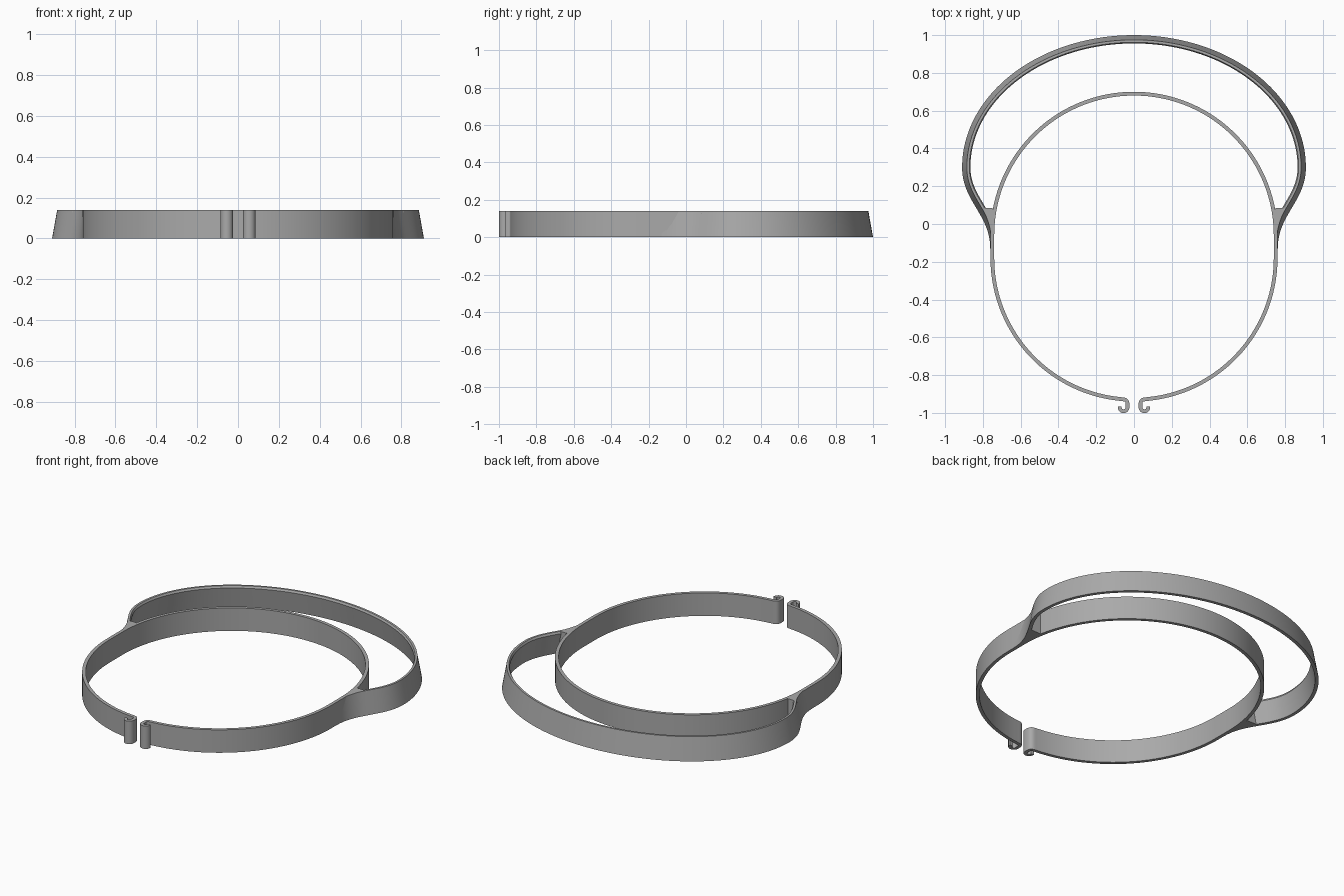
import bpy, bmesh
from math import sin, cos, radians
from mathutils import Vector

if "Cube" in bpy.data.objects:
    bpy.data.objects.remove(bpy.data.objects["Cube"], do_unlink=True)

HEIGHT = 0.14

grey = bpy.data.materials.new("plain grey")
grey.use_nodes = True
colour = (0.4, 0.4, 0.4, 1)
grey.diffuse_color = colour
grey.node_tree.nodes["Principled BSDF"].inputs["Base Color"].default_value = colour


def arc(cx, cy, rx, ry, start, end, steps):
    angles = [radians(start + (end - start) * i / steps) for i in range(steps + 1)]
    return [Vector((cx + rx * cos(a), cy + ry * sin(a))) for a in angles]


def bezier(a, b, c, d, steps):
    a, b, c, d = map(Vector, (a, b, c, d))
    ts = [i / steps for i in range(steps + 1)]
    return [a * (1-t)**3 + b * 3*t*(1-t)**2 + c * 3*t*t*(1-t) + d * t**3 for t in ts]


def mirrored(half):
    """Continue a path that ends on x = 0 back down the other side."""
    return half + [Vector((-p.x, p.y)) for p in reversed(half[:-1])]


def inward(path):
    """Left-hand normal at each point of a path."""
    result = []
    for i in range(len(path)):
        d = (path[min(i + 1, len(path) - 1)] - path[max(i - 1, 0)]).normalized()
        result.append(Vector((-d.y, d.x)))
    return result


def loft(name, sections):
    """Skin a row of closed cross-sections and cap both ends."""
    bm = bmesh.new()
    rings = [[bm.verts.new(p) for p in s] for s in sections]
    n = len(rings[0])
    for a, b in zip(rings, rings[1:]):
        for i in range(n):
            j = (i + 1) % n
            bm.faces.new((a[i], a[j], b[j], b[i]))
    bm.faces.new(rings[0])
    bm.faces.new(rings[-1])
    bmesh.ops.recalc_face_normals(bm, faces=bm.faces)
    mesh = bpy.data.meshes.new(name)
    bm.to_mesh(mesh)
    bm.free()
    mesh.materials.append(grey)
    obj = bpy.data.objects.new(name, mesh)
    bpy.context.collection.objects.link(obj)
    bpy.ops.object.select_all(action='DESELECT')
    obj.select_set(True)
    bpy.context.view_layer.objects.active = obj
    bpy.ops.object.shade_smooth_by_angle(angle=radians(30))
    return obj


def sweep(name, path, profile, scale=lambda p: 1):
    """Sweep a profile of (inward offset, height) pairs along a flat path."""
    loft(name, [[(*(p + n * off * scale(p)), z) for off, z in profile]
                for p, n in zip(path, inward(path))])


# Inner band with a curled hook at each open end
curl = arc(0.055, -0.97, 0.021, 0.021, 10, -180, 14)
corner = bezier((0.034, -0.957), (0.034, -0.93), (0.045, -0.929), (0.07, -0.927), 8)
lower = arc(0, -0.18, 0.75, 0.75, -84, 0, 40)
upper = arc(0, -0.06, 0.75, 0.76 - 0.01, 0, 90, 44)
sweep("inner_band", mirrored(curl + corner + lower + upper),
      [(-0.01, 0), (-0.01, HEIGHT), (0.01, HEIGHT), (0.01, 0)])

# Outer bow with leaning walls and a small inner lip, fading into the band
tail = bezier((0.761, -0.13), (0.761, 0.05), (0.91, 0.12), (0.91, 0.3), 24)
bow = arc(0, 0.3, 0.91, 0.70, 0, 90, 60)


def fade(p):
    return max(0.25, min(1, 0.25 + (p.y + 0.11) / 0.2))


sweep("outer_bow", mirrored(tail + bow[1:]),
      [(0, 0), (0.025, HEIGHT), (0.038, HEIGHT), (0.044, HEIGHT - 0.012),
       (0.02, 0)], fade)

# Solid webs filling the corner between band and bow
for side, name in ((1, "left_web"), (-1, "right_web")):
    sections = []
    for p, n in zip(tail, inward(tail)):
        if p.y > 0.1:
            break
        low, high = p + n * 0.012 * fade(p), p + n * 0.032 * fade(p)
        yl, yh = min(low.y, 0.085), min(high.y, 0.085)
        sections.append([(side * 0.748, yl, 0), (side * low.x, yl, 0),
                         (side * high.x, yh, HEIGHT), (side * 0.748, yh, HEIGHT)])
    loft(name, sections)
